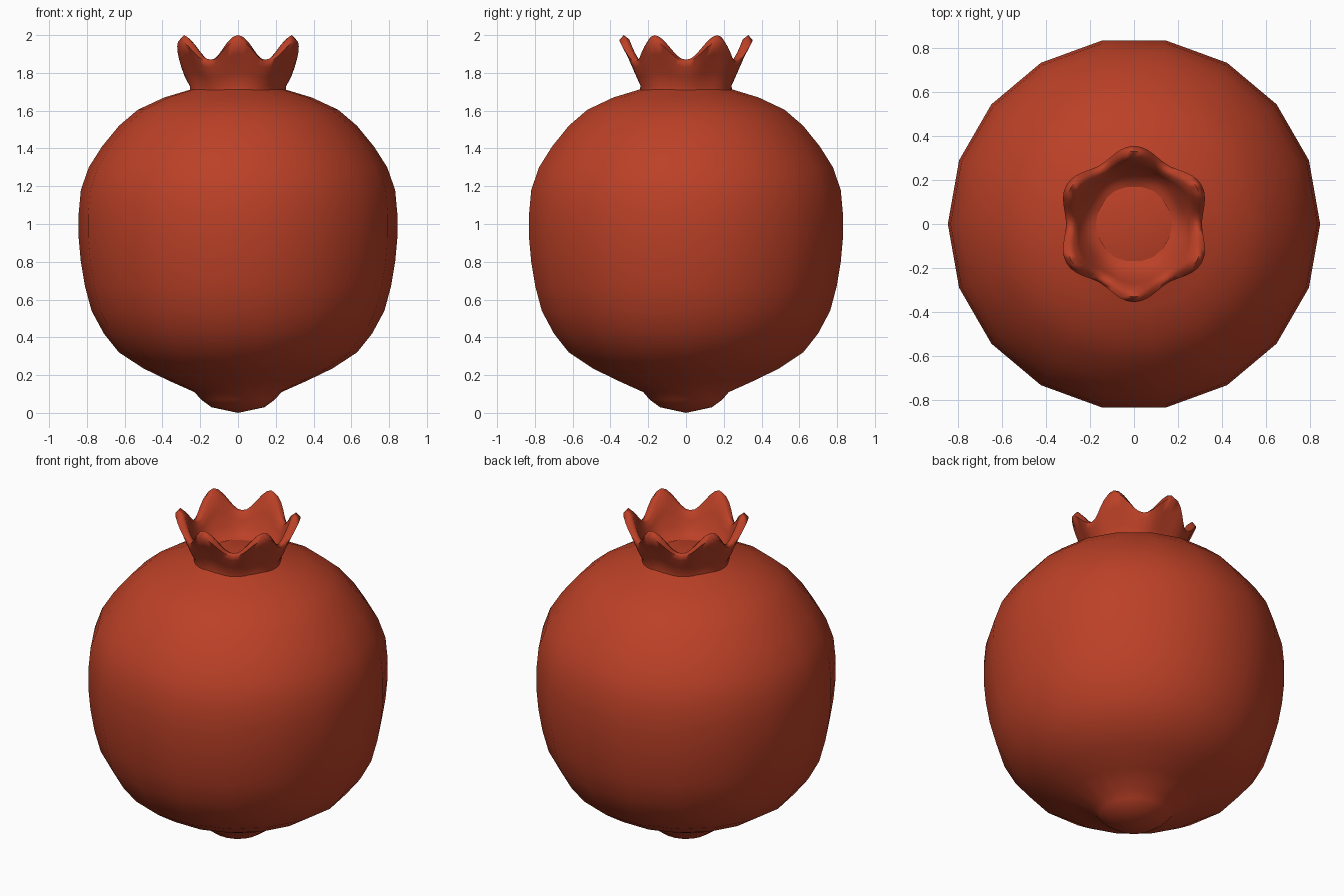
import bpy, bmesh, math

if "Cube" in bpy.data.objects:
    bpy.data.objects.remove(bpy.data.objects["Cube"])

red = bpy.data.materials.new("pomegranate_red")
red.diffuse_color = (0.50, 0.052, 0.02, 1)
red.use_nodes = True
red.node_tree.nodes["Principled BSDF"].inputs["Base Color"].default_value = red.diffuse_color


def loft(name, rings, cap_ends, angle):
    """Skin a list of closed rings of points; optionally fan-close both ends."""
    bm = bmesh.new()
    rows = [[bm.verts.new(p) for p in ring] for ring in rings]
    n = len(rows[0])
    for a, b in zip(rows, rows[1:]):
        for i in range(n):
            j = (i + 1) % n
            bm.faces.new((a[i], a[j], b[j], b[i]))
    if cap_ends:
        for row, z in zip((rows[0], rows[-1]), cap_ends):
            tip = bm.verts.new((0, 0, z))
            for i in range(n):
                bm.faces.new((row[i], row[(i + 1) % n], tip))
    bmesh.ops.recalc_face_normals(bm, faces=bm.faces)
    mesh = bpy.data.meshes.new(name)
    bm.to_mesh(mesh)
    bm.free()
    mesh.materials.append(red)
    obj = bpy.data.objects.new(name, mesh)
    bpy.context.collection.objects.link(obj)
    bpy.context.view_layer.objects.active = obj
    obj.select_set(True)
    bpy.ops.object.shade_smooth_by_angle(angle=math.radians(angle))
    obj.select_set(False)
    return obj


def polar(r, a, z):
    return (r * math.cos(a), r * math.sin(a), z)


# Fruit body: 18-sided revolve, from the bottom nub up to the crown floor
profile = [(0.14, 0.03), (0.195, 0.07), (0.23, 0.11), (0.365, 0.17), (0.50, 0.235),
           (0.63, 0.32), (0.71, 0.42), (0.775, 0.54), (0.81, 0.67), (0.832, 0.80),
           (0.844, 0.93), (0.844, 1.05), (0.832, 1.18), (0.79, 1.30), (0.72, 1.41),
           (0.63, 1.52), (0.53, 1.605), (0.39, 1.67), (0.25, 1.712), (0.17, 1.74)]
loft("fruit_body", [[polar(r, math.tau * i / 18, z) for i in range(18)]
                    for r, z in profile], (0.0, 1.745), 80)

# Crown: thick wavy collar with six rounded points
# each row: valley radius, valley height, point radius, point height
crown = [(0.255, 1.69, 0.25, 1.69), (0.255, 1.73, 0.24, 1.73), (0.282, 1.78, 0.27, 1.80),
         (0.300, 1.83, 0.315, 1.90), (0.308, 1.86, 0.354, 1.972), (0.288, 1.87, 0.330, 2.0),
         (0.266, 1.86, 0.300, 1.977), (0.25, 1.82, 0.27, 1.88), (0.225, 1.77, 0.23, 1.80),
         (0.19, 1.742, 0.19, 1.745), (0.15, 1.735, 0.15, 1.735)]
N = 72
rings = []
for rv, zv, rp, zp in crown:
    ring = []
    for i in range(N):
        a = math.tau * i / N
        w = ((1 - math.cos(6 * a)) / 2) ** 1.0
        h = w ** 1.15
        ring.append(polar(rv + (rp - rv) * w, a, zv + (zp - zv) * h))
    rings.append(ring)
loft("crown", rings, None, 80)
